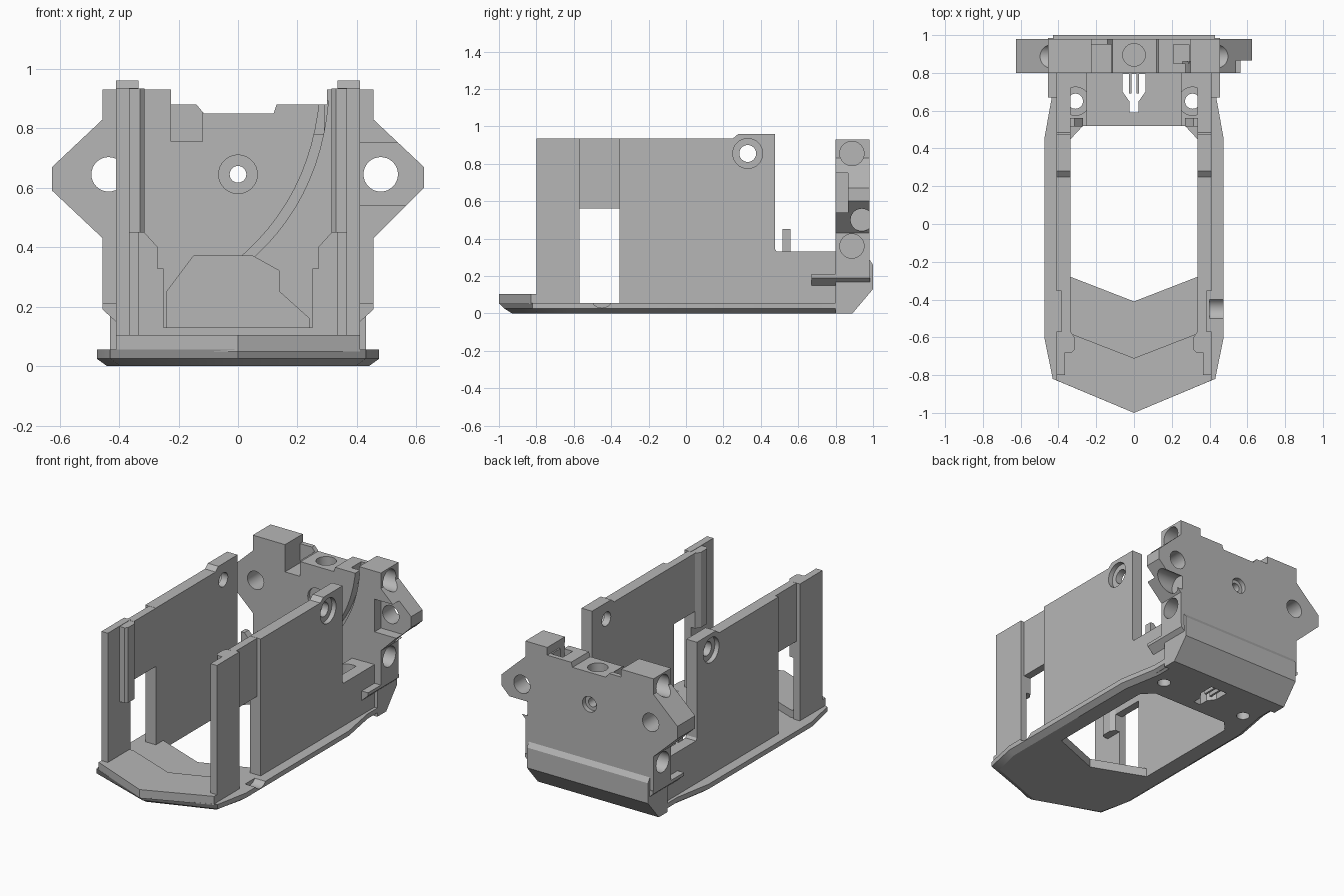
import bpy, bmesh, math
from mathutils import Vector

cube = bpy.data.objects.get("Cube")
if cube:
    bpy.data.objects.remove(cube, do_unlink=True)

grey = bpy.data.materials.new("light_grey_plastic")
grey.use_nodes = True
COLOUR = (0.47, 0.47, 0.47, 1)
grey.diffuse_color = COLOUR
grey.node_tree.nodes["Principled BSDF"].inputs["Base Color"].default_value = COLOUR


def loft(name, rings):
    """Closed solid through matching rings of points."""
    bm = bmesh.new()
    loops = [[bm.verts.new(p) for p in ring] for ring in rings]
    n = len(loops[0])
    for low, high in zip(loops, loops[1:]):
        for i in range(n):
            j = (i + 1) % n
            bm.faces.new((low[i], low[j], high[j], high[i]))
    bm.faces.new(loops[0][::-1])
    bm.faces.new(loops[-1])
    bmesh.ops.recalc_face_normals(bm, faces=bm.faces)
    mesh = bpy.data.meshes.new(name)
    bm.to_mesh(mesh)
    bm.free()
    mesh.materials.append(grey)
    obj = bpy.data.objects.new(name, mesh)
    bpy.context.collection.objects.link(obj)
    return obj


def place(axis, p, d):
    return {"x": (d, p[0], p[1]), "y": (p[0], d, p[1]), "z": (p[0], p[1], d)}[axis]


def prism(name, axis, pts, a, b):
    """Extrude a flat outline along one axis."""
    return loft(name, [[place(axis, p, d) for p in pts] for d in (a, b)])


def box(name, x, y, z):
    return prism(name, "z", [(x[0], y[0]), (x[1], y[0]), (x[1], y[1]), (x[0], y[1])], *z)


def rod(axis, centre, r, a, b, name="cutter"):
    turn = [math.tau * i / 32 for i in range(32)]
    pts = [(centre[0] + r * math.cos(t), centre[1] + r * math.sin(t)) for t in turn]
    return prism(name, axis, pts, a, b)


def mirrored(half):
    """Complete a right-hand outline with its mirror image."""
    return half + [(-x, y) for x, y in reversed(half) if abs(x) > 0.001]


def span(s, a, b):
    return sorted((s * a, s * b))


def cut(obj, *cutters):
    bpy.context.view_layer.objects.active = obj
    for c in cutters:
        mod = obj.modifiers.new("cut", "BOOLEAN")
        mod.operation, mod.solver, mod.object = "DIFFERENCE", "EXACT", c
        bpy.ops.object.modifier_apply(modifier=mod.name)
        bpy.data.objects.remove(c, do_unlink=True)


def floor_cutters():
    """Cable slot and screw holes through the rear floor."""
    slot = mirrored([(0.025, 0.59), (0.025, 0.65), (0.06, 0.7), (0.06, 0.795)])
    return [prism("cutter", "z", slot, -0.1, 0.5)] + [
        rod("z", (s * 0.31, 0.65), 0.04, -0.1, 0.5) for s in (-1, 1)]


# Base plate with chamfered underside and open centre
def base_ring(inset, nose, z):
    half = [(0, nose), (0.43 - inset, -0.82 + inset), (0.475 - inset, -0.6),
            (0.475 - inset, 0.45), (0.43 - inset, 0.7), (0.43 - inset, 0.85)]
    return [(x, y, z) for x, y in mirrored(half)]


base = loft("base_plate", [base_ring(0.035, -0.93, 0), base_ring(0, -0.97, 0.025),
                           base_ring(0, -1, 0.056)])
opening = mirrored([(0, -0.41), (0.335, -0.28), (0.335, 0.45), (0.27, 0.52)])
cut(base, prism("cutter", "z", opening, -0.1, 0.5),
    rod("x", (-0.45, 0.09), 0.06, 0.4, 0.6), *floor_cutters())

# Raised nose
nose = mirrored([(0, -1), (0.41, -0.828), (0.41, -0.58), (0.335, -0.58), (0, -0.71)])
prism("nose_step", "z", nose, 0.05, 0.105)

# Rear floor, with prongs in the cable slot
floor = box("rear_floor", (-0.41, 0.41), (0.52, 0.85), (0.01, 0.13))
cut(floor, *floor_cutters())
for s in (-1, 1):
    box("slot_prong", span(s, 0.013, 0.027), (0.69, 0.81), (0.01, 0.13))

# Side parts, repeated left and right
wall_side = [(-0.355, 0.05), (-0.355, 0.935), (0.25, 0.935), (0.28, 0.96), (0.475, 0.96),
             (0.475, 0.345), (0.485, 0.33), (0.8, 0.33), (0.8, 0.05)]
for s, side in ((-1, "right"), (1, "left")):
    wall = prism(side + "_wall", "x", wall_side, *span(s, 0.335, 0.41))
    cut(wall, rod("x", (0.33, 0.855), 0.045, -0.6, 0.6),
        rod("x", (0.33, 0.855), 0.08, *span(s, 0.38, 0.6)))
    box(side + "_window_panel", span(s, 0.335, 0.385), (-0.58, -0.35), (0.56, 0.934))
    box(side + "_front_pillar", span(s, 0.365, 0.41), (-0.8, -0.57), (0.05, 0.935))
    strip = [(s * 0.37, -0.68), (s * 0.33, -0.68), (s * 0.315, -0.665),
             (s * 0.315, -0.6), (s * 0.335, -0.57), (s * 0.37, -0.57)]
    prism(side + "_pillar_rib", "z", strip, 0.45, 0.933)
    shoulder = box(side + "_screw_shoulder", span(s, 0.25, 0.34), (0.52, 0.81), (0.1, 0.329))
    cut(shoulder, rod("z", (s * 0.31, 0.65), 0.04, 0, 0.5),
        rod("z", (s * 0.31, 0.65), 0.075, 0.2, 0.5))
    peg = [(s * 0.27, 0.32), (s * 0.27, 0.4), (s * 0.315, 0.45), (s * 0.34, 0.45), (s * 0.34, 0.32)]
    prism(side + "_peg", "y", peg, 0.515, 0.56)
    flare = [(s * 0.4, 0.14), (s * 0.455, 0.19), (s * 0.455, 0.21), (s * 0.4, 0.21)]
    prism(side + "_flare", "y", flare, 0.67, 0.985)

# Shared cavity at the rear
cavity = [(-0.24, 0.13), (-0.24, 0.25), (-0.15, 0.37), (0.05, 0.37), (0.14, 0.32),
          (0.14, 0.25), (0.24, 0.16), (0.24, 0.13)]

# Tail block under the back plate
tail_side = [(0.8, 0), (0.89, 0), (1, 0.13), (1, 0.26), (0.98, 0.29), (0.8, 0.29)]
tail = loft("tail_block", [[(x, y, z) for y, z in tail_side] for x in (-0.43, 0.43)])
cut(tail, prism("cutter", "y", cavity, 0.7, 0.9))

# Winged back plate
outline = [(-0.41, 0.15), (-0.455, 0.2), (-0.455, 0.43), (-0.625, 0.59), (-0.625, 0.67),
           (-0.455, 0.83), (-0.455, 0.93), (-0.225, 0.93), (-0.225, 0.88), (-0.14, 0.88),
           (-0.115, 0.85), (0.12, 0.85), (0.13, 0.88), (0.3, 0.88), (0.3, 0.93),
           (0.455, 0.93), (0.455, 0.83), (0.625, 0.67), (0.625, 0.6), (0.455, 0.43),
           (0.455, 0.2), (0.41, 0.15)]
plate = prism("back_plate", "y", outline, 0.8, 0.98)
cutters = [prism("cutter", "y", cavity, 0.7, 0.9),
           box("cutter", (-0.226, -0.12), (0.7, 0.95), (0.755, 1)),
           box("cutter", (0.21, 0.29), (0.85, 0.95), (0.78, 1)),
           box("cutter", (0.41, 0.7), (0.7, 0.865), (0.54, 0.75)),
           rod("z", (0, 0.895), 0.06, 0.77, 1),
           rod("y", (0, 0.645), 0.028, 0.7, 1.1),
           rod("y", (0, 0.645), 0.065, 0.7, 0.82),
           rod("y", (0, 0.645), 0.05, 0.95, 1.1),
           rod("y", (-0.435, 0.645), 0.058, 0.7, 1.1),
           rod("y", (0.48, 0.645), 0.058, 0.7, 1.1),
           rod("x", (0.94, 0.5), 0.06, 0.44, 0.7)]
for s in (-1, 1):
    cutters += [rod("x", (0.887, z), 0.065, *span(s, 0.36, 0.6)) for z in (0.855, 0.36)]

# Curved cable groove in the front of the plate
inner, outer = [], []
for i in range(13):
    t = i / 12
    mid = Vector((0.29, 0.9)) * (1 - t) ** 2 + Vector((0.26, 0.55)) * 2 * t * (1 - t) \
        + Vector((0.0, 0.34)) * t * t
    inner.append((mid.x - 0.014, mid.y + 0.008))
    outer.append((mid.x + 0.014, mid.y - 0.008))
cutters.append(prism("cutter", "y", inner + outer[::-1], 0.7, 0.86))
cut(plate, *cutters)

# Smooth round holes, keep edges crisp
bpy.ops.object.select_all(action="DESELECT")
for obj in bpy.context.collection.objects:
    if obj.type == "MESH":
        obj.select_set(True)
bpy.context.view_layer.objects.active = plate
bpy.ops.object.shade_smooth_by_angle(angle=math.radians(30))
